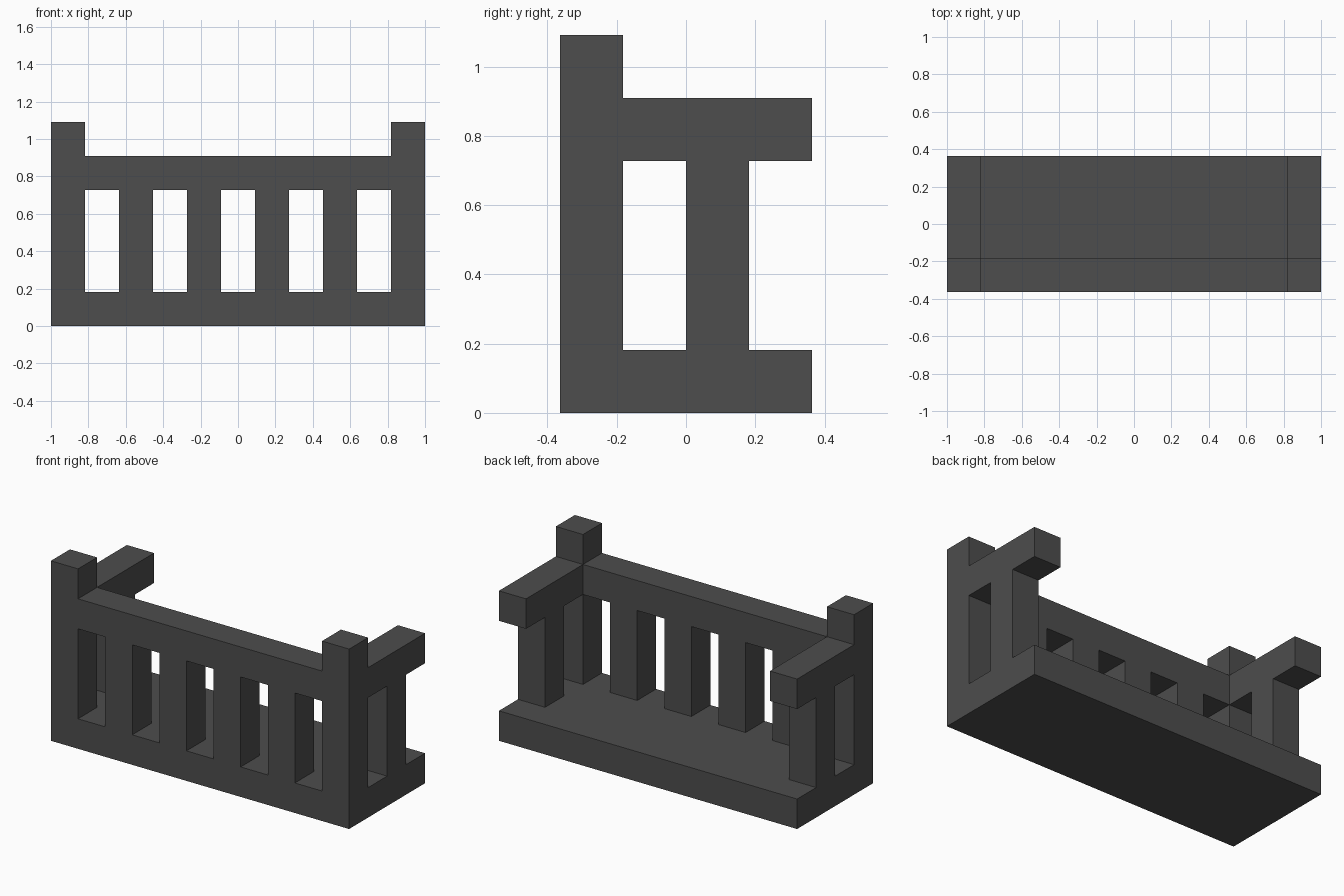
import bpy

if "Cube" in bpy.data.objects:
    bpy.data.objects.remove(bpy.data.objects["Cube"])

U = 2 / 11  # block size: the model is 11 x 4 x 6 blocks

mat = bpy.data.materials.new("dark grey")
mat.diffuse_color = (0.075, 0.075, 0.075, 1)
mat.use_nodes = True
mat.node_tree.nodes["Principled BSDF"].inputs["Base Color"].default_value = mat.diffuse_color


def box(name, x, y, z):
    """Box from (start, end) block ranges on each axis."""
    sx, sy, sz = (r[1] - r[0] for r in (x, y, z))
    cx, cy, cz = (sum(r) / 2 for r in (x, y, z))
    bpy.ops.mesh.primitive_cube_add(size=1, location=(cx * U, cy * U, cz * U))
    ob = bpy.context.object
    ob.name = name
    ob.scale = (sx * U, sy * U, sz * U)
    bpy.ops.object.transform_apply(location=False, rotation=False, scale=True)
    ob.data.materials.append(mat)
    return ob


# floor slab
box("floor", (-5.5, 5.5), (-2, 2), (0, 1))

# front railing: top rail and balusters
box("front_rail", (-4.5, 4.5), (-2, -1), (4, 5))
for i in range(4):
    x = -3.5 + 2 * i
    box(f"front_baluster_{i + 1}", (x, x + 1), (-2, -1), (1, 4))

# both sides: tall corner post, rail running back, one baluster
for side, x in (("left", (-5.5, -4.5)), ("right", (4.5, 5.5))):
    box(f"{side}_corner_post", x, (-2, -1), (1, 6))
    box(f"{side}_rail", x, (-1, 2), (4, 5))
    box(f"{side}_baluster", x, (0, 1), (1, 4))
